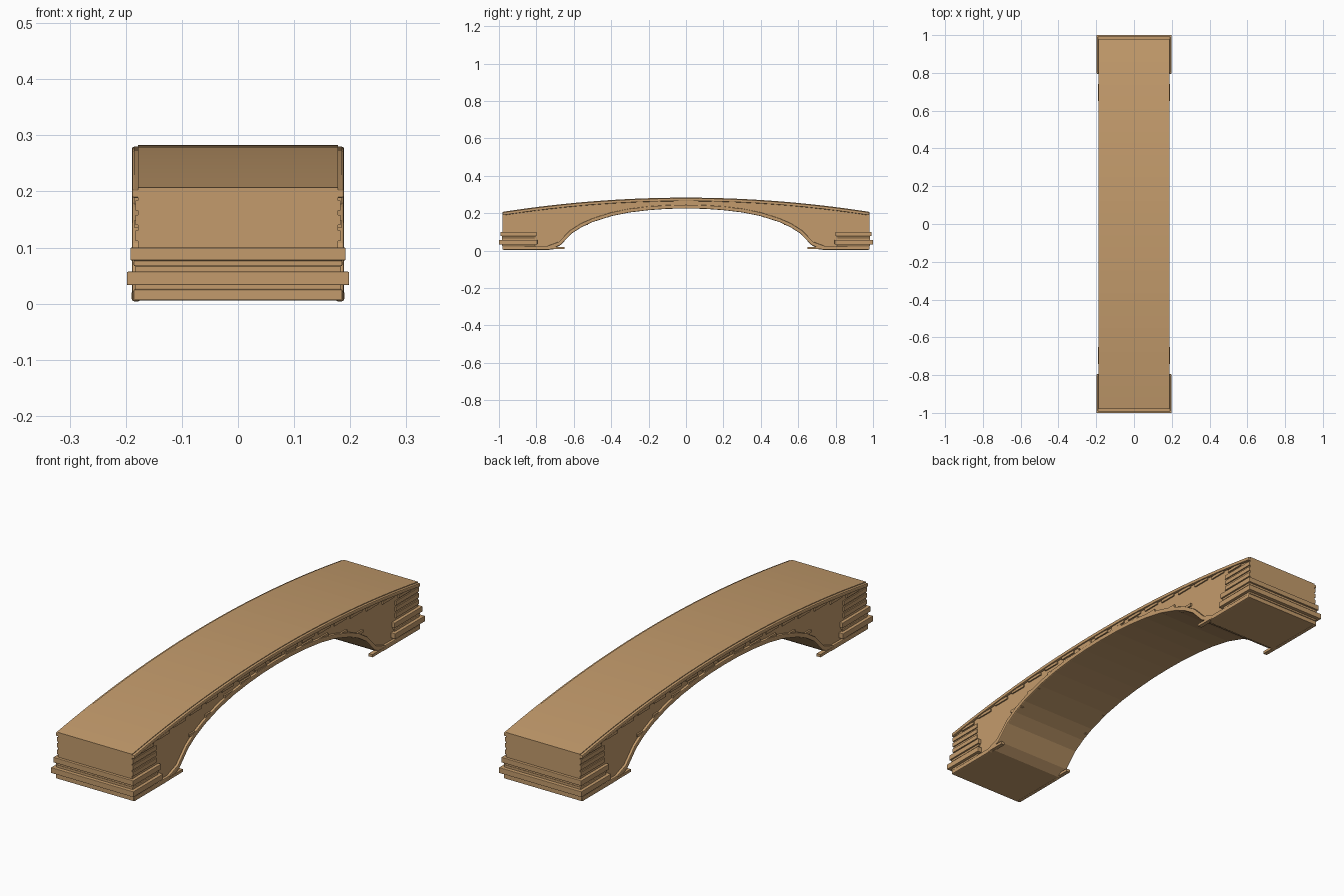
import bpy
import bmesh

cube = bpy.data.objects.get("Cube")
if cube:
    bpy.data.objects.remove(cube)

stone = bpy.data.materials.new("tan_stone")
stone.use_nodes = True
stone.diffuse_color = (0.55, 0.33, 0.15, 1)
stone.node_tree.nodes["Principled BSDF"].inputs["Base Color"].default_value = (0.55, 0.33, 0.15, 1)
stone.node_tree.nodes["Principled BSDF"].inputs["Roughness"].default_value = 0.9

HALF = 0.178   # half width of the wall
END = 0.98     # half length of the wall


def deck_z(y):
    return 0.283 - 0.076 * (y / END) ** 2


def extrude_profile(name, profile, x0, x1, bevel=0.0):
    """Extrude a closed (y, z) outline between two x positions."""
    bm = bmesh.new()
    face = bm.faces.new([bm.verts.new((x0, y, z)) for y, z in profile])
    moved = bmesh.ops.extrude_face_region(bm, geom=[face])["geom"]
    bmesh.ops.translate(bm, vec=(x1 - x0, 0, 0),
                        verts=[v for v in moved if isinstance(v, bmesh.types.BMVert)])
    bmesh.ops.recalc_face_normals(bm, faces=bm.faces)
    mesh = bpy.data.meshes.new(name)
    bm.to_mesh(mesh)
    bm.free()
    mesh.materials.append(stone)
    obj = bpy.data.objects.new(name, mesh)
    bpy.context.collection.objects.link(obj)
    if bevel:
        mod = obj.modifiers.new("Rounded edges", "BEVEL")
        mod.width = bevel
        mod.segments = 2
        mod.limit_method = "ANGLE"
    return obj


def box(name, x0, x1, y0, y1, z0, z1, bevel=0.0):
    return extrude_profile(name, [(y0, z0), (y1, z0), (y1, z1), (y0, z1)], x0, x1, bevel)


def mirrored(half):
    """Complete a centre-to-end half line into a full end-to-end line."""
    return [(-y, z) for y, z in reversed(half) if y > 0] + half


# Arch lines, from the crown to the foot
arch = mirrored([(0, 0.225), (0.1, 0.223), (0.2, 0.216), (0.3, 0.204), (0.4, 0.184),
                 (0.5, 0.152), (0.56, 0.124), (0.61, 0.092), (0.67, 0.03), (0.71, 0.006)])
arch_low = mirrored([(0, 0.225), (0.1, 0.223), (0.2, 0.216), (0.3, 0.204), (0.4, 0.184),
                     (0.5, 0.152), (0.56, 0.124), (0.61, 0.092), (0.67, 0.03),
                     (0.73, 0.004), (END, 0.004)])
arch_high = mirrored([(0, 0.245), (0.1, 0.243), (0.2, 0.236), (0.3, 0.224), (0.4, 0.204),
                      (0.5, 0.172), (0.56, 0.146), (0.62, 0.108), (0.68, 0.047),
                      (0.74, 0.025), (END, 0.022)])

# Main span: curved deck above, arch below
deck = [(END * i / 16, deck_z(END * i / 16)) for i in range(16, -17, -1)]
extrude_profile("bridge_span", [(-END, 0.006)] + arch + [(END, 0.006)] + deck, -HALF, HALF)

for side, s in (("left", 1), ("right", -1)):
    # Rounded mouldings along the deck edge and the arch
    edge = [(y, z - 0.003) for y, z in deck]
    under = [(y, z - 0.019) for y, z in reversed(deck)]
    extrude_profile(f"{side}_deck_moulding", edge + under, s * 0.174, s * 0.189, 0.004)
    extrude_profile(f"{side}_arch_moulding", arch_low + arch_high[::-1],
                    s * 0.174, s * 0.189, 0.004)

    # Thin stepped stones under the deck and above the arch
    for i in range(-8, 9):
        y = i * 0.11
        z = deck_z(y) - 0.019
        box(f"{side}_deck_stone", s * 0.17, s * 0.184, y - 0.04, y + 0.04, z - 0.012, z)
    for e in (-1, 1):
        for y, z in ((0.1, 0.238), (0.21, 0.228), (0.32, 0.213), (0.45, 0.178), (0.56, 0.136)):
            box(f"{side}_arch_stone", s * 0.17, s * 0.185,
                e * y - 0.035, e * y + 0.035, z, z + 0.012)
        # Thin toe at the foot of the arch
        box(f"{side}_toe", s * 0.172, s * 0.19, e * 0.65, e * 0.74, 0.008, 0.02)

# Banded plinths around both ends
bands = [("foot", 0.186, 0.982, 0.81, 0.006, 0.025),
         ("backing", 0.184, 0.984, 0.81, 0.025, 0.067),
         ("lower", 0.198, 1.0, 0.795, 0.033, 0.057),
         ("middle", 0.186, 0.985, 0.805, 0.067, 0.077),
         ("upper", 0.192, 0.992, 0.8, 0.077, 0.1)]
for end, e in (("back", 1), ("front", -1)):
    for name, x, far, near, z0, z1 in bands:
        box(f"{end}_{name}_band", -x, x, e * near, e * far, z0, z1, 0.002)
    # Corner stones above the bands
    for s in (-1, 1):
        for z in (0.112, 0.14, 0.166):
            box(f"{end}_corner_stone", s * 0.17, s * 0.183, e * 0.82, e * END, z, z + 0.018)
